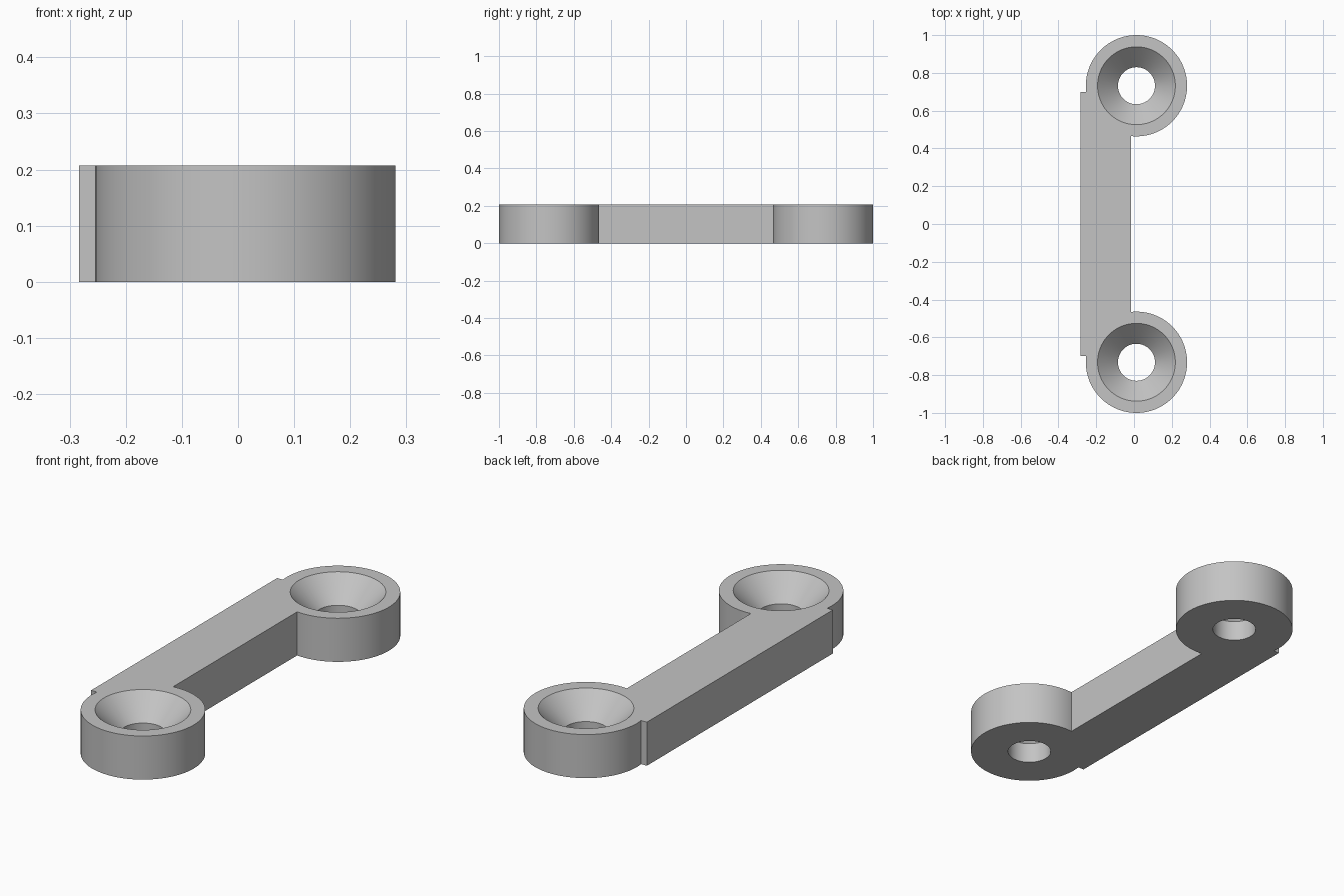
import bpy
import bmesh
import math

if "Cube" in bpy.data.objects:
    bpy.data.objects.remove(bpy.data.objects["Cube"], do_unlink=True)

HEIGHT = 0.207
BOSS_X, BOSS_Y, BOSS_R = 0.013, 0.732, 0.268
HOLE_R, SINK_R, SINK_Z = 0.098, 0.206, 0.098
BAR_X0, BAR_X1, BAR_Y = -0.283, -0.015, 0.698
SEGMENTS = 96

grey = bpy.data.materials.new("plain grey")
grey.use_nodes = True
colour = (0.55, 0.55, 0.55, 1)
grey.diffuse_color = colour
grey.node_tree.nodes["Principled BSDF"].inputs["Base Color"].default_value = colour


def make_object(name, bm):
    bmesh.ops.recalc_face_normals(bm, faces=bm.faces)
    mesh = bpy.data.meshes.new(name)
    bm.to_mesh(mesh)
    bm.free()
    mesh.materials.append(grey)
    obj = bpy.data.objects.new(name, mesh)
    bpy.context.collection.objects.link(obj)
    return obj


def lathe(name, profile, x, y):
    """Closed solid of revolution from (radius, z) pairs."""
    bm = bmesh.new()
    rings = []
    for r, z in profile:
        angles = [math.tau * i / SEGMENTS for i in range(SEGMENTS)]
        rings.append([bm.verts.new((x + r * math.cos(a), y + r * math.sin(a), z))
                      for a in angles])
    for low, high in zip(rings, rings[1:]):
        for i in range(SEGMENTS):
            j = (i + 1) % SEGMENTS
            bm.faces.new((low[i], low[j], high[j], high[i]))
    bm.faces.new(rings[0][::-1])
    bm.faces.new(rings[-1])
    return make_object(name, bm)


def combine(target, tool, operation):
    mod = target.modifiers.new(tool.name, 'BOOLEAN')
    mod.operation = operation
    mod.solver = 'EXACT'
    mod.object = tool
    bpy.context.view_layer.objects.active = target
    bpy.ops.object.modifier_apply(modifier=mod.name)
    bpy.data.objects.remove(tool, do_unlink=True)


# Straight offset bar
bm = bmesh.new()
bmesh.ops.create_cube(bm, size=1)
for v in bm.verts:
    v.co.x = BAR_X0 if v.co.x < 0 else BAR_X1
    v.co.y = math.copysign(BAR_Y, v.co.y)
    v.co.z = 0 if v.co.z < 0 else HEIGHT
bracket = make_object("mounting_bracket", bm)

# Round end bosses
for side in (-1, 1):
    boss = lathe("end_boss", [(BOSS_R, 0), (BOSS_R, HEIGHT)], BOSS_X, side * BOSS_Y)
    combine(bracket, boss, 'UNION')

# Countersunk screw holes
hole_profile = [(HOLE_R, -0.05), (HOLE_R, SINK_Z), (SINK_R, HEIGHT), (SINK_R, HEIGHT + 0.05)]
for side in (-1, 1):
    cutter = lathe("screw_hole_cutter", hole_profile, BOSS_X, side * BOSS_Y)
    cutter.hide_render = True
    combine(bracket, cutter, 'DIFFERENCE')

# Smooth round walls, crisp edges
for obj in bpy.context.selected_objects:
    obj.select_set(False)
bracket.select_set(True)
bpy.context.view_layer.objects.active = bracket
bpy.ops.object.shade_smooth_by_angle(angle=math.radians(30))
